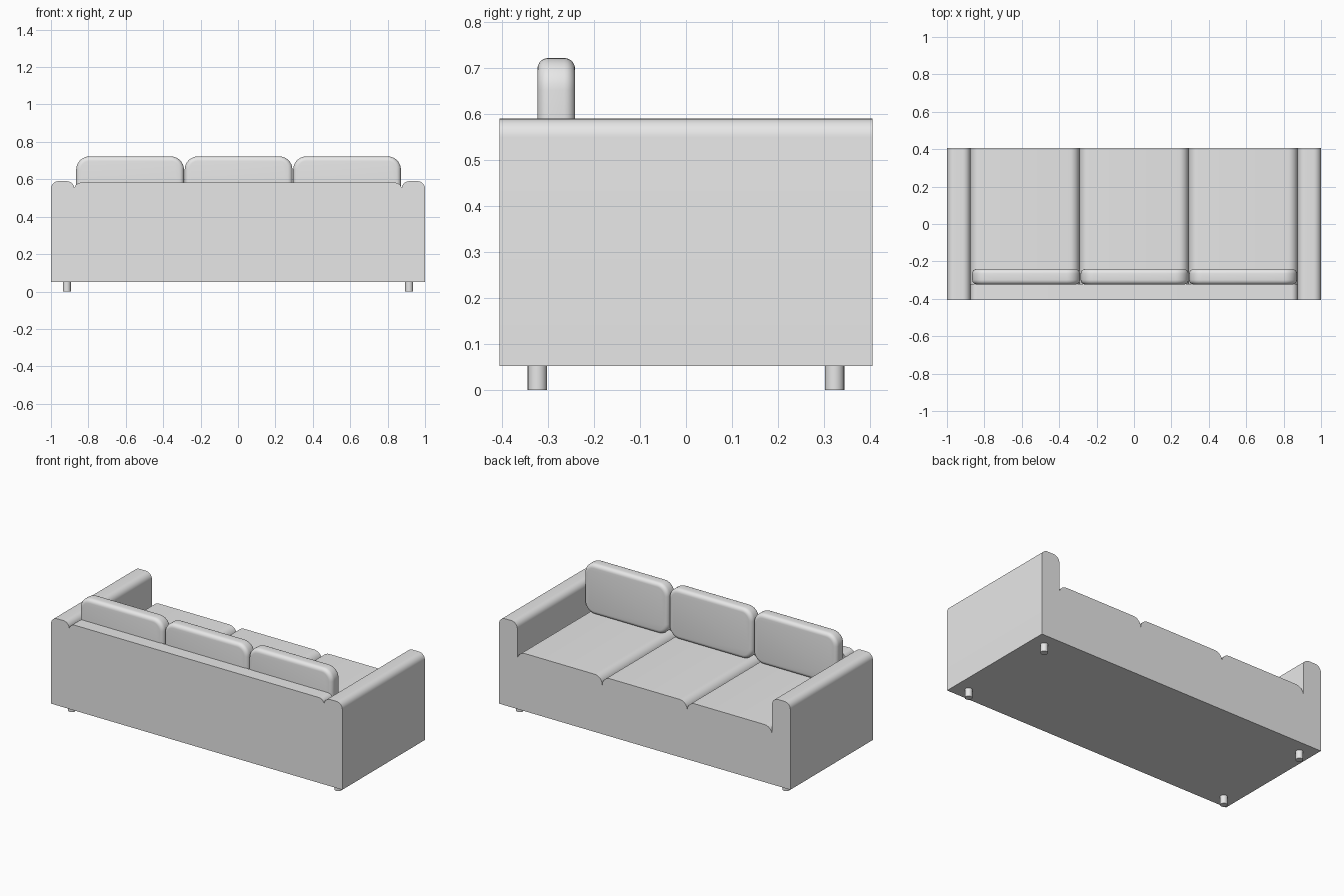
import bpy
import bmesh
from mathutils import Vector

cube = bpy.data.objects.get("Cube")
if cube:
    bpy.data.objects.remove(cube, do_unlink=True)

# One plain upholstery colour
grey = bpy.data.materials.new("light_grey")
grey.use_nodes = True
colour = (0.8, 0.8, 0.8, 1.0)
grey.diffuse_color = colour
grey.node_tree.nodes["Principled BSDF"].inputs["Base Color"].default_value = colour


def finish(bm, name):
    bmesh.ops.recalc_face_normals(bm, faces=bm.faces)
    mesh = bpy.data.meshes.new(name)
    bm.to_mesh(mesh)
    bm.free()
    mesh.materials.append(grey)
    obj = bpy.data.objects.new(name, mesh)
    bpy.context.collection.objects.link(obj)
    bpy.ops.object.select_all(action='DESELECT')
    obj.select_set(True)
    bpy.context.view_layer.objects.active = obj
    bpy.ops.object.shade_smooth_by_angle()
    return obj


def box(low, high):
    low, high = Vector(low), Vector(high)
    bm = bmesh.new()
    bmesh.ops.create_cube(bm, size=1)
    for v in bm.verts:
        v.co = (low + high) / 2 + v.co * (high - low)
    return bm


def along_y(edge):
    a, b = edge.verts
    return abs(a.co.x - b.co.x) < 1e-4 and abs(a.co.z - b.co.z) < 1e-4


def bevel(bm, edges, radius, segments):
    bmesh.ops.bevel(bm, geom=edges, offset=radius, segments=segments,
                    profile=0.5, affect='EDGES', clamp_overlap=True)


def round_top_block(name, low, high, radius):
    """Block whose two top edges running front to back are rounded."""
    bm = box(low, high)
    top = [e for e in bm.edges
           if along_y(e) and e.verts[0].co.z > high[2] - 1e-4]
    bevel(bm, top, radius, 8)
    return finish(bm, name)


def pillow(name, low, high, corner, rim):
    """Rounded slab with softened front and back rims."""
    bm = box(low, high)
    bevel(bm, [e for e in bm.edges if along_y(e)], corner, 8)
    rims = [e for e in bm.edges if not along_y(e)]
    bevel(bm, rims, rim, 5)
    return finish(bm, name)


BASE, HALF_DEPTH, INNER = 0.052, 0.405, 0.875
BACK_Y = -0.32

# Arms and legs on both sides
for side, sign in (("left", 1), ("right", -1)):
    x0, x1 = sorted((sign * INNER, sign))
    round_top_block(side + "_arm", (x0, -HALF_DEPTH, BASE),
                    (x1, HALF_DEPTH, 0.59), 0.04)
    for place, y in (("rear", -0.323), ("front", 0.323)):
        bm = bmesh.new()
        bmesh.ops.create_cone(bm, cap_ends=True, segments=24, radius1=0.021,
                              radius2=0.021, depth=BASE)
        bmesh.ops.translate(bm, verts=bm.verts, vec=(sign * 0.915, y, BASE / 2))
        finish(bm, f"{side}_{place}_leg")

# Back panel between the arms
round_top_block("back_panel", (-INNER, -HALF_DEPTH, BASE),
                (INNER, BACK_Y, 0.582), 0.035)

# Three seat sections, each with a loose back cushion
width = 2 * INNER / 3
for i, name in enumerate(("right", "middle", "left")):
    x = (i - 1) * width
    round_top_block(name + "_seat", (x - width / 2, BACK_Y, BASE),
                    (x + width / 2, HALF_DEPTH, 0.41), 0.052)
    cx = (i - 1) * 0.58 + 0.003
    pillow(name + "_back_cushion", (cx - 0.288, -0.323, 0.408),
           (cx + 0.288, -0.241, 0.722), 0.07, 0.024)
